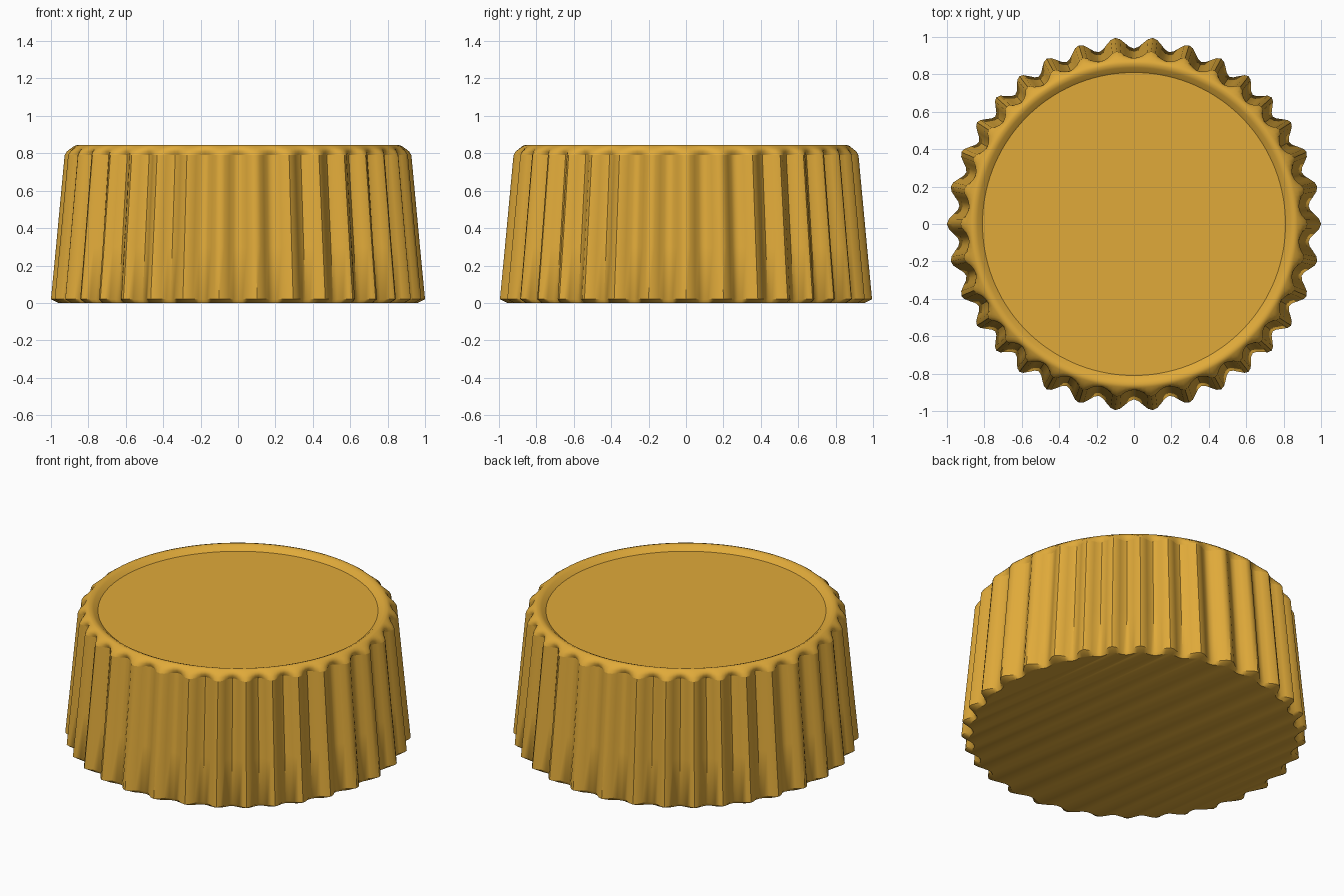
import bpy
import bmesh
from math import sin, cos, pi, radians

old = bpy.data.objects.get("Cube")
if old:
    bpy.data.objects.remove(old, do_unlink=True)

FLUTES = 34
SEGMENTS = FLUTES * 8

gold = bpy.data.materials.new("warm gold")
gold.use_nodes = True
colour = (0.745, 0.402, 0.042, 1)
gold.diffuse_color = colour
gold.node_tree.nodes["Principled BSDF"].inputs["Base Color"].default_value = colour


def ring(bm, z, radius, depth):
    """Closed loop whose radius waves in and out by depth, once per flute."""
    verts = []
    for i in range(SEGMENTS):
        phase = 2 * pi * i / SEGMENTS
        a = phase + radians(1.4) * sin(4 * phase)  # slightly uneven spacing
        r = radius + depth * cos(FLUTES * phase)
        verts.append(bm.verts.new((r * cos(a), r * sin(a), z)))
    return verts


def lathe(name, profile, cap_bottom=False, cap_top=False):
    """Skin a stack of (height, radius, flute depth) rings."""
    bm = bmesh.new()
    rings = [ring(bm, *p) for p in profile]
    for low, high in zip(rings, rings[1:]):
        for i in range(SEGMENTS):
            j = (i + 1) % SEGMENTS
            bm.faces.new((low[i], low[j], high[j], high[i]))
    if cap_bottom:
        bm.faces.new(rings[0][::-1])
    if cap_top:
        bm.faces.new(rings[-1])
    mesh = bpy.data.meshes.new(name)
    bm.to_mesh(mesh)
    bm.free()
    mesh.materials.append(gold)
    obj = bpy.data.objects.new(name, mesh)
    bpy.context.collection.objects.link(obj)
    bpy.ops.object.select_all(action='DESELECT')
    obj.select_set(True)
    bpy.context.view_layer.objects.active = obj
    bpy.ops.object.shade_smooth_by_angle(angle=radians(40))
    return obj


# Tapered fluted wall with a flat base
lathe("fluted_wall", [(0, 0.945, 0.015), (0.02, 0.969, 0.031), (0.3, 0.944, 0.029),
                      (0.79, 0.901, 0.026)], cap_bottom=True)

# Rounded rim where the flutes fade out, sloping in to the recess
lathe("rounded_rim", [(0.79, 0.901, 0.026), (0.81, 0.901, 0.014), (0.826, 0.89, 0.004),
                      (0.84, 0.874, 0), (0.845, 0.857, 0), (0.836, 0.836, 0),
                      (0.815, 0.81, 0)])

# Flat sunken panel on top
lathe("top_panel", [(0.815, 0.81, 0)], cap_top=True)
